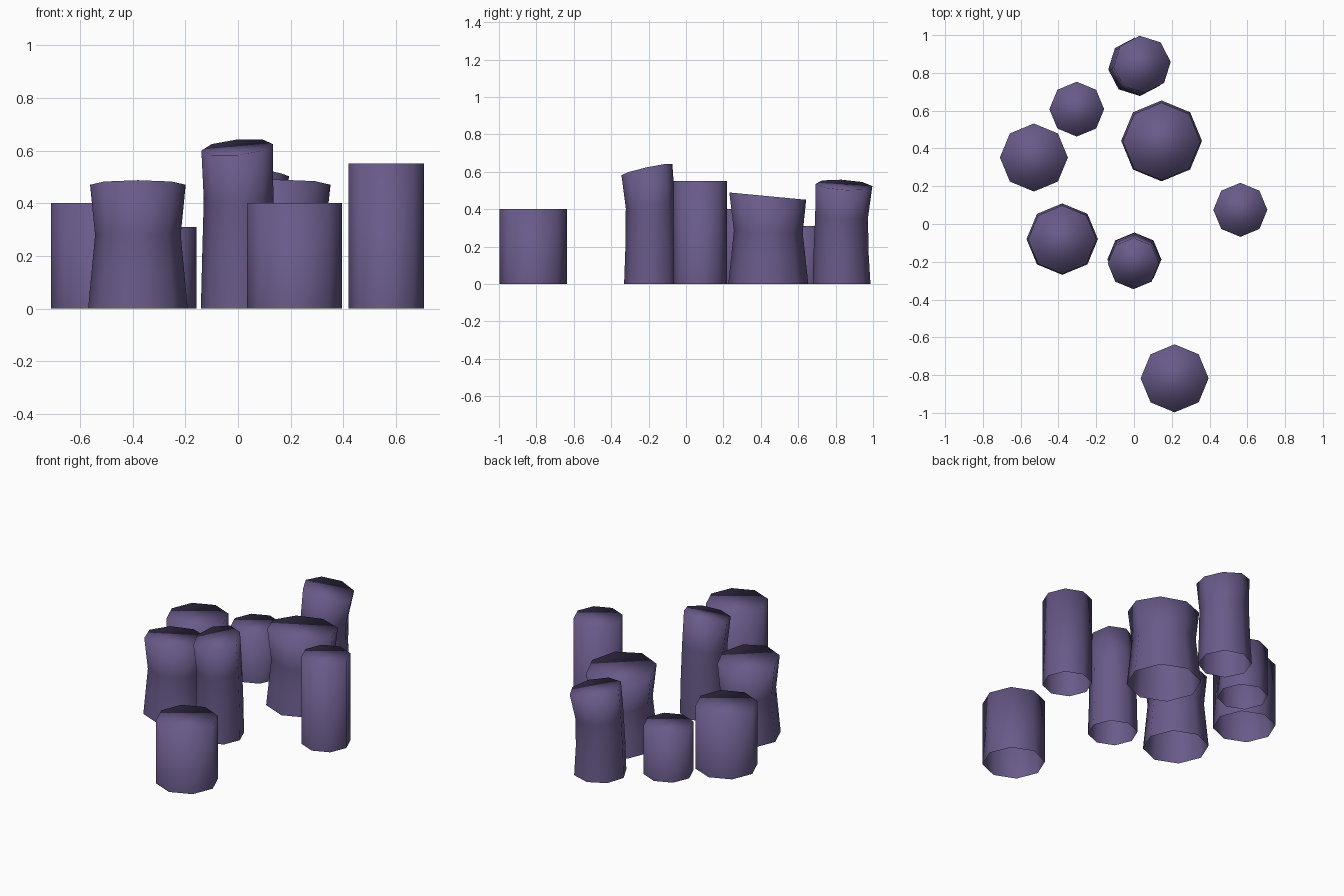
import bpy, bmesh, math

if "Cube" in bpy.data.objects:
    bpy.data.objects.remove(bpy.data.objects["Cube"])

stone = bpy.data.materials.new("purple stone")
stone.diffuse_color = (0.14, 0.102, 0.25, 1)
stone.use_nodes = True
stone.node_tree.nodes["Principled BSDF"].inputs["Base Color"].default_value = stone.diffuse_color


def column(name, x, y, rings, slope=(0, 0), turn=0):
    """Eight-sided column, open below. rings: (z, dx, dy, radius).
    The slope tilts the top ring fully and lower rings progressively less."""
    bm = bmesh.new()
    top = rings[-1][0]
    loops = []
    for z, dx, dy, r in rings:
        loop = []
        for i in range(8):
            a = math.radians(turn) + i * math.pi / 4
            px, py = r * math.cos(a), r * math.sin(a)
            tilt = (slope[0] * px + slope[1] * py) * (z / top) ** 2
            loop.append(bm.verts.new((x + dx + px, y + dy + py, z + tilt)))
        loops.append(loop)
    for a, b in zip(loops, loops[1:]):
        for i in range(8):
            j = (i + 1) % 8
            bm.faces.new((a[i], a[j], b[j], b[i]))
    bm.faces.new(loops[-1])
    for f in bm.faces:
        f.smooth = True
    mesh = bpy.data.meshes.new(name)
    bm.to_mesh(mesh)
    bm.free()
    mesh.materials.append(stone)
    ob = bpy.data.objects.new(name, mesh)
    bpy.context.collection.objects.link(ob)


# Straight columns: x, y, radius, height
for i, (x, y, r, h) in enumerate([(0.215, -0.817, 0.18, 0.40),
                                  (0.563, 0.075, 0.143, 0.55),
                                  (-0.53, 0.352, 0.18, 0.40),
                                  (-0.303, 0.608, 0.145, 0.31)]):
    column(f"straight_column_{i + 1}", x, y, [(0, 0, 0, r), (h, 0, 0, r)])

# Waisted columns with a top sloping to the back
for i, (x, y, r) in enumerate([(-0.38, -0.08, 0.189), (0.146, 0.44, 0.214)]):
    column(f"waisted_column_{i + 1}", x, y,
           [(0, 0, 0, r), (0.14, 0, 0, r * 0.93), (0.28, 0, 0, r * 0.86),
            (0.47, 0, -0.003, r * 0.96)], slope=(0, -0.095))

# Tall bent column, leaning towards the front
column("tall_bent_column", 0.002, -0.188,
       [(0, 0, 0, 0.143), (0.2, 0, 0.002, 0.138), (0.42, 0, -0.002, 0.132),
        (0.612, -0.005, -0.021, 0.136)], slope=(0.09, 0.22))

# Bent column at the back, leaning away
column("back_bent_column", 0.018, 0.832,
       [(0, 0, 0, 0.155), (0.18, 0, -0.003, 0.147), (0.36, 0.005, 0, 0.142),
        (0.53, 0.025, 0.013, 0.152)], slope=(-0.18, -0.055), turn=5)
